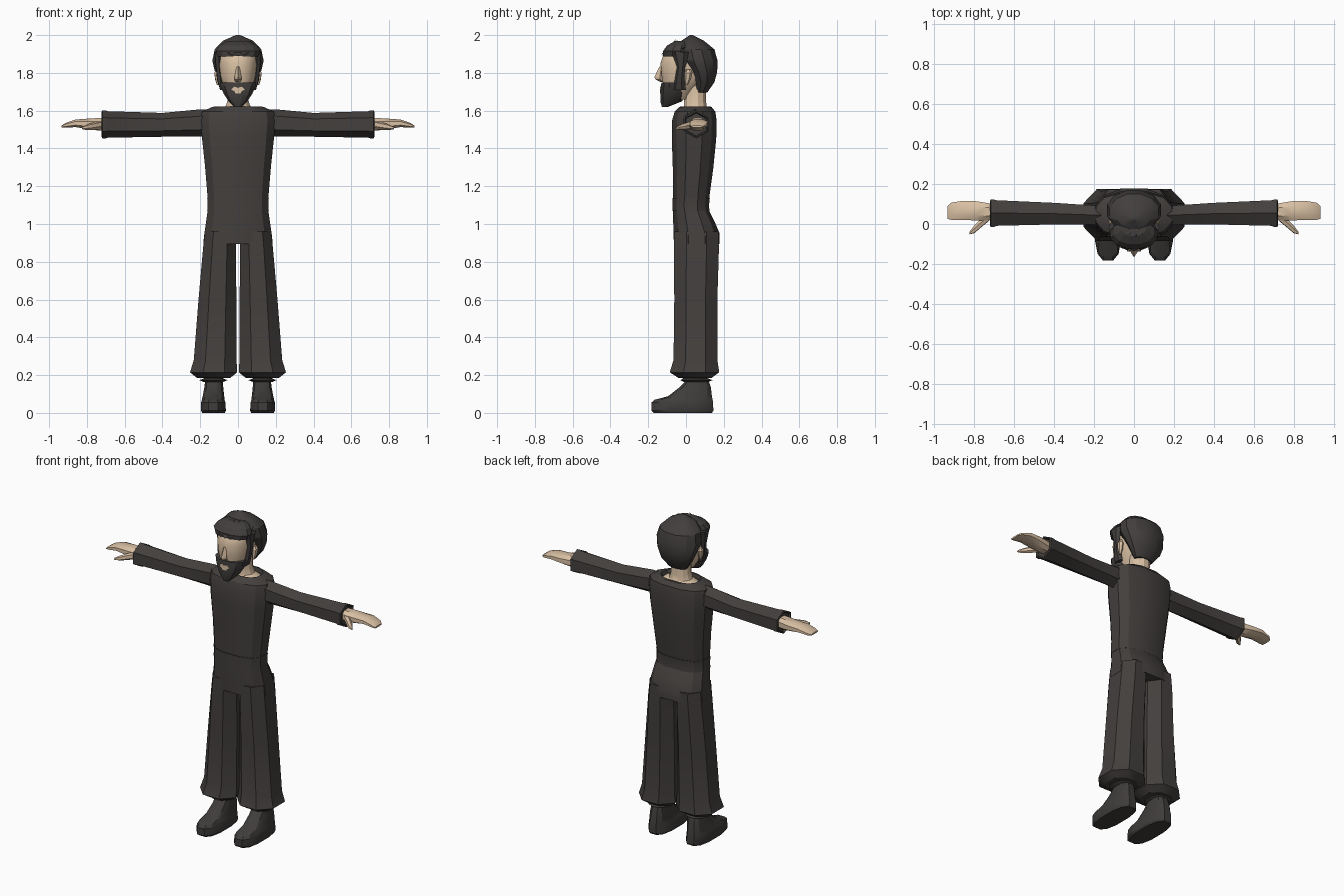
import bpy, bmesh, math
from mathutils import Vector


def material(name, rgb):
    m = bpy.data.materials.new(name)
    m.diffuse_color = (*rgb, 1)
    return m


CLOTH = material("dark cloth", (0.056, 0.050, 0.047))
HAIR = material("dark hair", (0.053, 0.048, 0.046))
SHOE = material("dark leather", (0.050, 0.046, 0.044))
SKIN = material("skin", (0.70, 0.53, 0.37))


def outline(n, phase, p):
    """Unit superellipse with n sides, stretched to fill -1..1 both ways."""
    pts = []
    for i in range(n):
        a = math.radians(phase) + 2 * math.pi * i / n
        c, s = math.cos(a), math.sin(a)
        pts.append((math.copysign(abs(c) ** (2 / p), c), math.copysign(abs(s) ** (2 / p), s)))
    mx, my = max(abs(u) for u, v in pts), max(abs(v) for u, v in pts)
    return [(u / mx, v / my) for u, v in pts]


def finish(name, bm, mat, smooth):
    bmesh.ops.recalc_face_normals(bm, faces=bm.faces)
    me = bpy.data.meshes.new(name)
    bm.to_mesh(me)
    bm.free()
    me.materials.append(mat)
    ob = bpy.data.objects.new(name, me)
    bpy.context.collection.objects.link(ob)
    if smooth:
        bpy.context.view_layer.objects.active = ob
        ob.select_set(True)
        bpy.ops.object.shade_smooth_by_angle(angle=math.radians(smooth))
        ob.select_set(False)
    return ob


def loft(name, rings, mat, n=8, phase=22.5, p=2.0, axis="z", side=1, smooth=28):
    """Skin rings. axis z: (z, cx, y_front, y_back, half_width).
    axis x: (x, cy, cz, half_depth, half_height). side=-1 mirrors in x."""
    bm = bmesh.new()
    shape = outline(n, phase, p)
    loops = []
    for a, b, c, d, e in rings:
        loop = []
        for u, v in shape:
            if axis == "z":
                co = Vector((b + u * e, (c + d) / 2 + v * (d - c) / 2, a))
            else:
                co = Vector((a, b + u * d, c + v * e))
            co.x *= side
            loop.append(bm.verts.new(co))
        loops.append(loop)
    for r, s in zip(loops, loops[1:]):
        for i in range(n):
            j = (i + 1) % n
            bm.faces.new((r[i], r[j], s[j], s[i]))
    bm.faces.new(loops[0])
    bm.faces.new(loops[-1])
    return finish(name, bm, mat, smooth)


def tuft(name, base, tip, w, mat):
    """Pointed lock of hair with a diamond base."""
    bm = bmesh.new()
    base, tip = Vector(base), Vector(tip)
    offs = [(w, 0, 0), (0, -0.012, -0.02), (-w, 0, 0), (0, 0.03, 0.01)]
    r = [bm.verts.new(base + Vector(o)) for o in offs]
    t = bm.verts.new(tip)
    for i in range(4):
        bm.faces.new((r[i], r[(i + 1) % 4], t))
    bm.faces.new(r)
    return finish(name, bm, mat, 0)


# Shirt, its collar dipping inside at the top
loft("shirt", [(1.13, 0, -.068, .122, .16), (1.30, 0, -.07, .145, .174),
               (1.45, 0, -.075, .16, .19), (1.55, 0, -.073, .162, .198),
               (1.595, 0, -.06, .155, .19), (1.62, 0, -.035, .135, .135),
               (1.622, 0, -.025, .125, .12), (1.60, 0, -.02, .12, .11)],
     CLOTH, n=12, phase=15, p=2.6)
loft("waistband", [(1.068, 0, -.071, .124, .163), (1.10, 0, -.071, .122, .161),
                   (1.138, 0, -.072, .126, .163)], CLOTH, n=12, phase=15, p=2.6)

# Trousers: hips, then flared legs with gathered hems
loft("trouser_hips", [(1.075, 0, -.068, .12, .16), (1.02, 0, -.068, .148, .168),
                      (.95, 0, -.066, .178, .178), (.895, 0, -.064, .178, .184)],
     CLOTH, n=12, phase=15, p=2.6)

for side, tag in ((1, "left"), (-1, "right")):
    loft("trouser_leg_" + tag,
         [(.96, .092, -.062, .172, .084), (.86, .098, -.064, .174, .088),
          (.60, .109, -.062, .166, .10), (.28, .121, -.066, .166, .113),
          (.215, .129, -.086, .176, .125), (.185, .129, -.04, .135, .088)],
         CLOTH, p=2.2, side=side)
    loft("hem_frill_" + tag,
         [(.195, .13, -.015, .115, .05), (.183, .13, -.015, .115, .05),
          (.173, .13, -.03, .14, .074), (.163, .13, -.01, .115, .05)],
         CLOTH, n=12, side=side, smooth=0)
    loft("shoe_" + tag,
         [(0, .13, -.17, .138, .06), (.012, .13, -.184, .145, .066),
          (.055, .131, -.183, .143, .064), (.07, .131, -.165, .141, .06),
          (.088, .13, -.095, .137, .057), (.135, .128, -.035, .132, .05),
          (.17, .127, 0, .12, .047)],
         SHOE, n=12, phase=15, p=2.7, side=side)

    # Sleeve: six sides with an edge along the top, hollow-looking cuff
    loft("sleeve_" + tag,
         [(.13, .045, 1.54, .055, .068), (.20, .045, 1.535, .048, .072),
          (.40, .052, 1.525, .054, .063), (.69, .055, 1.527, .064, .07),
          (.70, .054, 1.527, .068, .074), (.718, .054, 1.527, .068, .074),
          (.722, .054, 1.527, .06, .066), (.71, .054, 1.527, .055, .06)],
         CLOTH, n=6, phase=30, axis="x", side=side)

    # Flat mitten hand and thumb
    loft("hand_" + tag,
         [(.69, .06, 1.528, .036, .034), (.74, .062, 1.528, .044, .033),
          (.79, .066, 1.53, .048, .028), (.86, .068, 1.533, .048, .02),
          (.915, .064, 1.522, .043, .012), (.934, .058, 1.516, .033, .005)],
         SKIN, axis="x", p=2.4, side=side)
    loft("thumb_" + tag,
         [(.725, .035, 1.525, .018, .022), (.765, .006, 1.518, .022, .02),
          (.80, -.026, 1.512, .02, .015), (.825, -.046, 1.508, .006, .006)],
         SKIN, n=6, axis="x", side=side)

    # Ear and sideburn
    loft("ear_" + tag,
         [(1.735, .105, -.005, .01, .006), (1.765, .109, -.008, .026, .012),
          (1.80, .112, -.008, .034, .014), (1.818, .11, .002, .025, .006)],
         SKIN, n=6, side=side)
    loft("sideburn_" + tag,
         [(1.71, .083, -.07, .0, .012), (1.76, .094, -.06, -.008, .016),
          (1.83, .102, -.048, -.004, .016), (1.91, .106, -.075, .02, .02)],
         HAIR, n=6, side=side)

# Neck and the bare shoulders inside the collar
loft("neck", [(1.597, 0, -.022, .122, .115), (1.618, 0, -.012, .11, .068),
              (1.65, 0, -.01, .106, .056), (1.76, 0, -.01, .106, .058)],
     SKIN, n=12, phase=15)

# Head and nose
loft("head", [(1.66, 0, -.11, .02, .035), (1.72, 0, -.118, .06, .075),
              (1.78, 0, -.128, .12, .097), (1.85, 0, -.135, .14, .103),
              (1.91, 0, -.115, .13, .10), (1.955, 0, -.06, .09, .06)],
     SKIN, n=16, phase=11.25, p=2.2, smooth=40)
loft("nose", [(1.835, 0, -.14, -.12, .008), (1.778, 0, -.167, -.11, .018),
              (1.765, 0, -.162, -.11, .02), (1.752, 0, -.135, -.11, .014)],
     SKIN, n=4, phase=0, smooth=0)

# Hair: cap at the back, swept-up quiff in front
loft("hair_cap", [(1.695, 0, .05, .112, .06), (1.75, 0, .04, .15, .10),
                  (1.805, 0, .012, .165, .122), (1.865, 0, -.03, .167, .136),
                  (1.925, 0, -.04, .15, .123), (1.97, 0, -.025, .095, .08),
                  (2.0, 0, .02, .035, .012)],
     HAIR, n=12, phase=15, p=2.1)
loft("hair_quiff", [(1.888, 0, -.122, .02, .108), (1.915, 0, -.122, .02, .118),
                    (1.945, 0, -.10, .02, .10), (1.968, 0, -.06, .02, .06)],
     HAIR, n=12, phase=15, p=2.2, smooth=0)
for i in range(7):
    t = (i - 3) / 3
    y = -.122 + .06 * t * t
    tuft(f"hair_lock_{i}", (.098 * t, y, 1.908), (.09 * t + .012, y + .07, 1.978 - .035 * t * t),
         .024, HAIR)

# Beard with the mouth showing as a thin plate
loft("beard", [(1.62, 0, -.128, -.095, .02), (1.65, 0, -.136, -.02, .05),
               (1.69, 0, -.136, -.008, .076), (1.725, 0, -.133, -.004, .091),
               (1.748, 0, -.13, -.004, .096)],
     HAIR, n=12, phase=15, p=2.3)
bm = bmesh.new()
mouth = [(-.036, 1.712), (-.018, 1.702), (-.014, 1.692), (.014, 1.692), (.018, 1.702),
         (.036, 1.712), (.018, 1.728), (0, 1.72), (-.018, 1.728)]
front = bm.faces.new([bm.verts.new((x, -.137, z)) for x, z in mouth])
ext = bmesh.ops.extrude_face_region(bm, geom=[front])
for v in ext["geom"]:
    if isinstance(v, bmesh.types.BMVert):
        v.co.y += .009
finish("mouth", bm, SKIN, 0)
